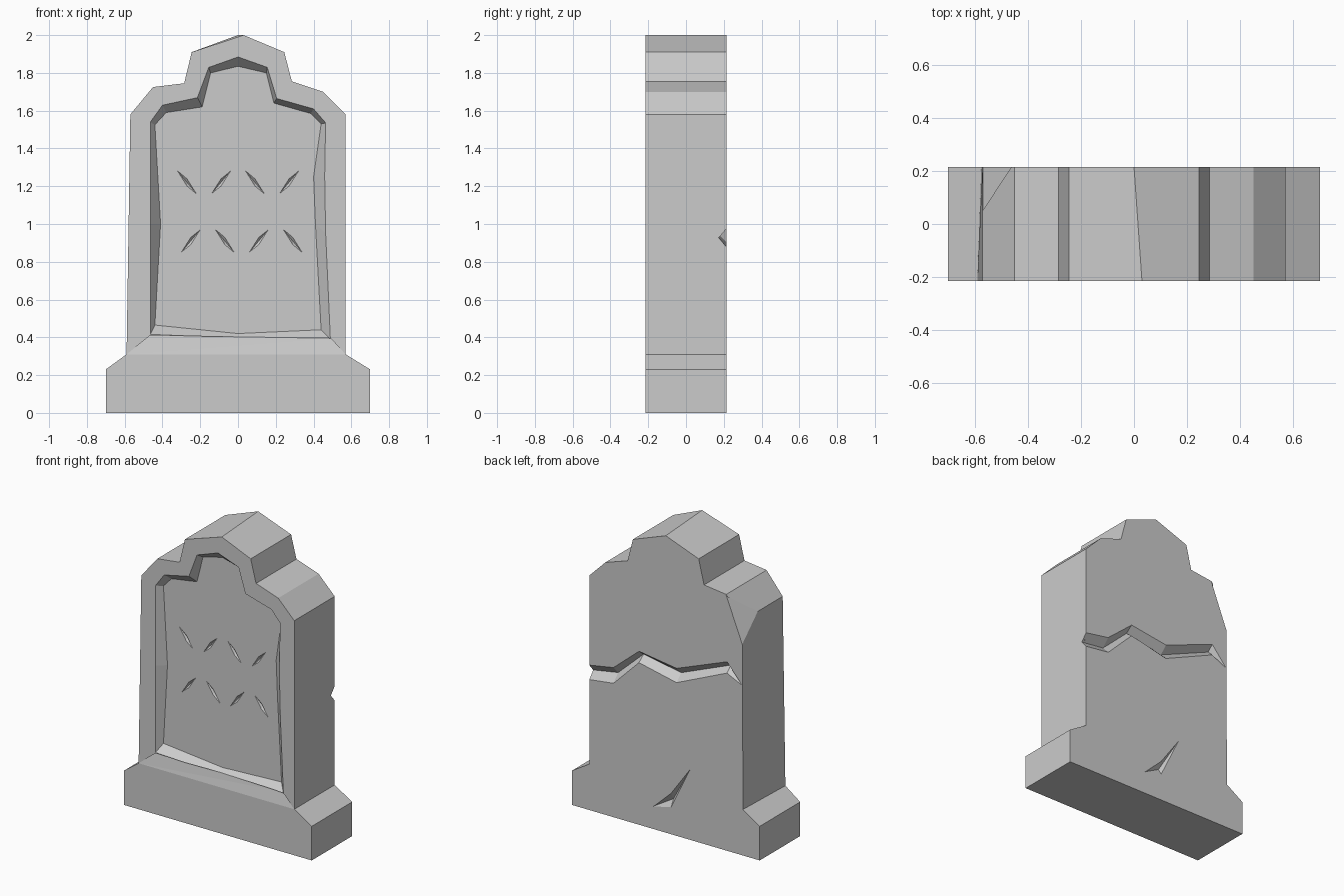
import bpy
import bmesh
from mathutils import Vector

cube = bpy.data.objects.get("Cube")
if cube:
    bpy.data.objects.remove(cube, do_unlink=True)

HALF = 0.215  # half the slab thickness

stone = bpy.data.materials.new("grey stone")
stone.use_nodes = True
grey = (0.6, 0.6, 0.6, 1)
stone.diffuse_color = grey
stone.node_tree.nodes["Principled BSDF"].inputs["Base Color"].default_value = grey


def finish(name, bm):
    bmesh.ops.recalc_face_normals(bm, faces=bm.faces)
    mesh = bpy.data.meshes.new(name)
    bm.to_mesh(mesh)
    bm.free()
    mesh.materials.append(stone)
    obj = bpy.data.objects.new(name, mesh)
    bpy.context.collection.objects.link(obj)
    return obj


def loft(name, loops):
    """Closed solid through loops with equal point counts."""
    bm = bmesh.new()
    rings = [[bm.verts.new(p) for p in loop] for loop in loops]
    n = len(rings[0])
    for a, b in zip(rings, rings[1:]):
        for i in range(n):
            j = (i + 1) % n
            bm.faces.new((a[i], a[j], b[j], b[i]))
    bm.faces.new(rings[0])
    bm.faces.new(rings[-1])
    return finish(name, bm)


def hull(name, points):
    bm = bmesh.new()
    for p in points:
        bm.verts.new(p)
    bmesh.ops.convex_hull(bm, input=bm.verts)
    return finish(name, bm)


def groove(name, sections, place):
    """V-shaped cutter; each section is (along, upper, lower, depth)."""
    return loft(name, [
        [place(u, up, 0.002), place(u, low, 0.002), place(u, (up + low) / 2, -d)]
        for u, up, low, d in sections])


def on_front(y):
    return lambda p: (p[0], y, p[1])


def on_back(u, v, out):
    return (u, HALF + out, v)


def on_side(u, v, out):
    return (0.57 + out, u, v)


def on_panel(u, v, out):
    return (u, -0.165 - out, v)


# Slab with plinth, shoulders and pointed crown
outline = [(-.70, 0), (.70, 0), (.70, .23), (.57, .31), (.57, 1.58), (.45, 1.70),
           (.285, 1.755), (.245, 1.91), (.03, 2.0), (-.245, 1.91),
           (-.285, 1.745), (-.45, 1.725), (-.57, 1.58), (-.59, .31), (-.70, .23)]
back = list(outline)
back[8] = (0, 2.0)
back[13] = (-.575, .31)
slab = loft("gravestone", [map(on_front(-HALF), outline), map(on_front(HALF), back)])

# Recessed panel with uneven sloping rim
rim = [(-.465, .415), (-.465, 1.0), (-.465, 1.54), (-.40, 1.63), (-.215, 1.67),
       (-.155, 1.83), (0, 1.885), (.155, 1.83), (.205, 1.665), (.40, 1.61),
       (.465, 1.535), (.46, 1.25), (.465, .95), (.49, .39), (0, .395)]
floor = [(-.44, .465), (-.41, 1.0), (-.44, 1.525), (-.38, 1.59), (-.19, 1.62),
         (-.145, 1.80), (0, 1.835), (.15, 1.80), (.19, 1.64), (.385, 1.585),
         (.44, 1.53), (.40, 1.25), (.41, 1.0), (.44, .44), (0, .42)]
cutters = [loft("panel_cutter", [map(on_front(-.3), rim), map(on_front(-.216), rim),
                                 map(on_front(-.165), floor)])]

# Sloping sill under the panel
cutters.append(hull("sill_cutter", [
    (-.59, -HALF, .31), (.57, -HALF, .31), (.49, -.195, .395), (-.465, -.195, .41),
    (-.59, -.23, .31), (.57, -.23, .31), (.49, -.23, .395), (-.465, -.23, .41)]))

# Broken rear corner of one shoulder
chip = [Vector(p) for p in ((-.45, HALF, 1.72), (-.57, .05, 1.58), (-.57, HALF, 1.42))]
apex = Vector((-.65, .325, 1.59))
cutters.append(hull("chip_cutter", [apex] + [apex + (p - apex) * 1.01 for p in chip]))

# Long crack across the back, running round one side
cutters.append(groove("back_crack_cutter", [
    (.62, .97, .87, .04), (.39, 1.01, .90, .05), (.20, 1.17, 1.09, .05),
    (-.08, 1.13, 1.03, .05), (-.456, 1.275, 1.195, .04), (-.565, 1.15, 1.145, .003)], on_back))
cutters.append(groove("side_crack_cutter", [
    (-.05, .922, .918, .003), (.08, .94, .895, .025), (.20, .96, .90, .035),
    (.25, .98, .90, .035)], on_side))

# Scratch low on the back
cutters.append(groove("scratch_cutter", [
    (-.18, .474, .469, .002), (-.04, .28, .18, .025), (.09, .157, .152, .002)], on_back))

# Worn chisel nicks in two rows on the panel
for row, z in enumerate((1.22, .91)):
    for k in range(4):
        x = -.27 + .18 * k + .02 * row
        s = 1 if (k + row) % 2 else -1
        cutters.append(groove("nick_cutter", [
            (x - .05, z - .06 * s + .002, z - .06 * s - .002, .001),
            (x, z + .022, z - .022, .014),
            (x + .05, z + .06 * s + .002, z + .06 * s - .002, .001)], on_panel))

# Carve everything into the slab
for cutter in cutters:
    cutter.hide_render = True
    mod = slab.modifiers.new(cutter.name, "BOOLEAN")
    mod.operation = "DIFFERENCE"
    mod.solver = "EXACT"
    mod.object = cutter
bpy.context.view_layer.update()
graph = bpy.context.evaluated_depsgraph_get()
carved = bpy.data.meshes.new_from_object(slab.evaluated_get(graph))
slab.modifiers.clear()
slab.data = carved
for cutter in cutters:
    bpy.data.objects.remove(cutter, do_unlink=True)
carved.materials.clear()
carved.materials.append(stone)
for poly in carved.polygons:
    poly.material_index = 0
    poly.use_smooth = False
